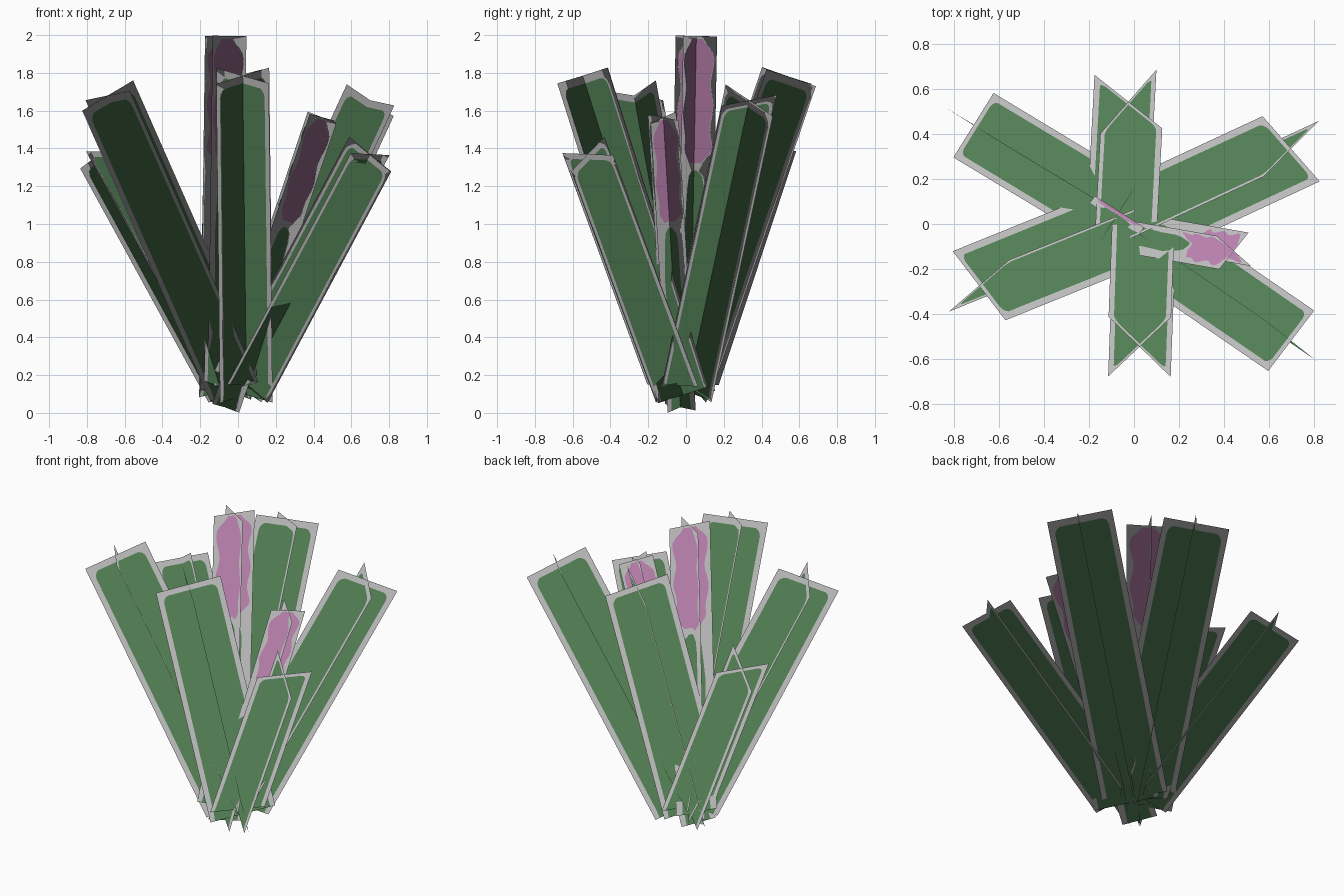
import bpy, bmesh, math
from mathutils import Vector

if "Cube" in bpy.data.objects:
    bpy.data.objects.remove(bpy.data.objects["Cube"])


def material(name, rgb):
    m = bpy.data.materials.new(name)
    m.diffuse_color = (*rgb, 1)
    m.use_nodes = True
    m.node_tree.nodes["Principled BSDF"].inputs["Base Color"].default_value = m.diffuse_color
    return m


GREY, GREEN, PINK = 0, 1, 2
mats = [material("card_grey", (0.62, 0.62, 0.62)),
        material("leaf_green", (0.105, 0.262, 0.110)),
        material("flower_pink", (0.60, 0.27, 0.52))]

# Painted outlines: (height fraction, left half width, right half width, colour above this row)
leaf_rows = [(0, .86, .86, GREEN), (.03, .84, .84, GREEN), (.95, .83, .83, GREEN),
             (.962, .80, .80, GREEN), (.971, .74, .74, GREEN), (.976, .66, .66, GREY),
             (1, .66, .66, GREY)]

stalk_rows = [(0, .7, .7, GREEN), (.12, .6, .55, GREEN), (.3, .65, .55, GREEN),
              (.45, .5, .6, GREEN), (.57, .5, .45, GREEN), (.605, .4, .35, GREEN),
              (.62, .15, .15, GREY)]
for i in range(25):                      # lobed flower spike
    s = i / 24
    cap = min(1, math.sin(math.pi * min(max(s, .02), .98)) * 3) ** .5
    left = cap * (.79 + .08 * math.sin(s * 17))
    right = cap * (.77 + .09 * math.sin(s * 15 + 2))
    stalk_rows.append((.642 + .35 * s, left, right, PINK if i < 24 else GREY))
stalk_rows.append((1, .2, .2, GREY))


def crossed_cards(name, base, end, side, half, rows):
    """Two flat cards crossing at right angles along one leaning axis."""
    base, end = Vector(base), Vector(end)
    axis = end - base
    a = axis.normalized()
    u = Vector(side)
    u = (u - a * u.dot(a)).normalized()
    bm = bmesh.new()
    for d in (u * half, a.cross(u) * half):
        if d.cross(a).z < 0:             # faces look upward
            d = -d
        grid = [[bm.verts.new(base + axis * t + d * x) for x in (-1, -l, r, 1)]
                for t, l, r, _ in rows]
        for k in range(len(rows) - 1):
            for c in range(3):
                f = bm.faces.new((grid[k][c], grid[k][c + 1],
                                  grid[k + 1][c + 1], grid[k + 1][c]))
                f.material_index = rows[k][3] if c == 1 else GREY
                f.smooth = True
    me = bpy.data.meshes.new(name)
    bm.to_mesh(me)
    bm.free()
    for m in mats:
        me.materials.append(m)
    # foliage cards share one upward normal
    me.normals_split_custom_set_from_vertices([(0, 0, 1)] * len(me.vertices))
    ob = bpy.data.objects.new(name, me)
    bpy.context.collection.objects.link(ob)


# Six leaves fanned around the base
leaves = {
    "leaf_right_back": ((0, .01, .14), (.70, .335, 1.655), (.122, -.145, -.035), .195),
    "leaf_right_front": ((.045, -.07, .145), (.70, -.52, 1.37), (.105, .1325, 0), .169),
    "leaf_left_back": ((-.035, .03, .145), (-.715, .44, 1.385), (.09, .1425, 0), .169),
    "leaf_left_front": ((-.01, 0, .14), (-.69, -.275, 1.68), (.115, -.155, .03), .195),
    "leaf_front": ((.045, -.015, .095), (.025, -.547, 1.785), (.135, -.1325, -.035), .197),
    "leaf_back": ((-.055, -.02, .12), (-.025, .545, 1.78), (.145, -.115, .035), .196),
}
for name, spec in leaves.items():
    crossed_cards(name, *spec, leaf_rows)

# Two flowering stalks
crossed_cards("flower_stalk_tall", (-.09, .02, .12), (-.065, .055, 1.995), (.11, -.07, 0), .13, stalk_rows)
crossed_cards("flower_stalk_short", (-.07, -.03, .03), (.445, -.12, 1.565), (.08, -.07, -.028), .106, stalk_rows)
